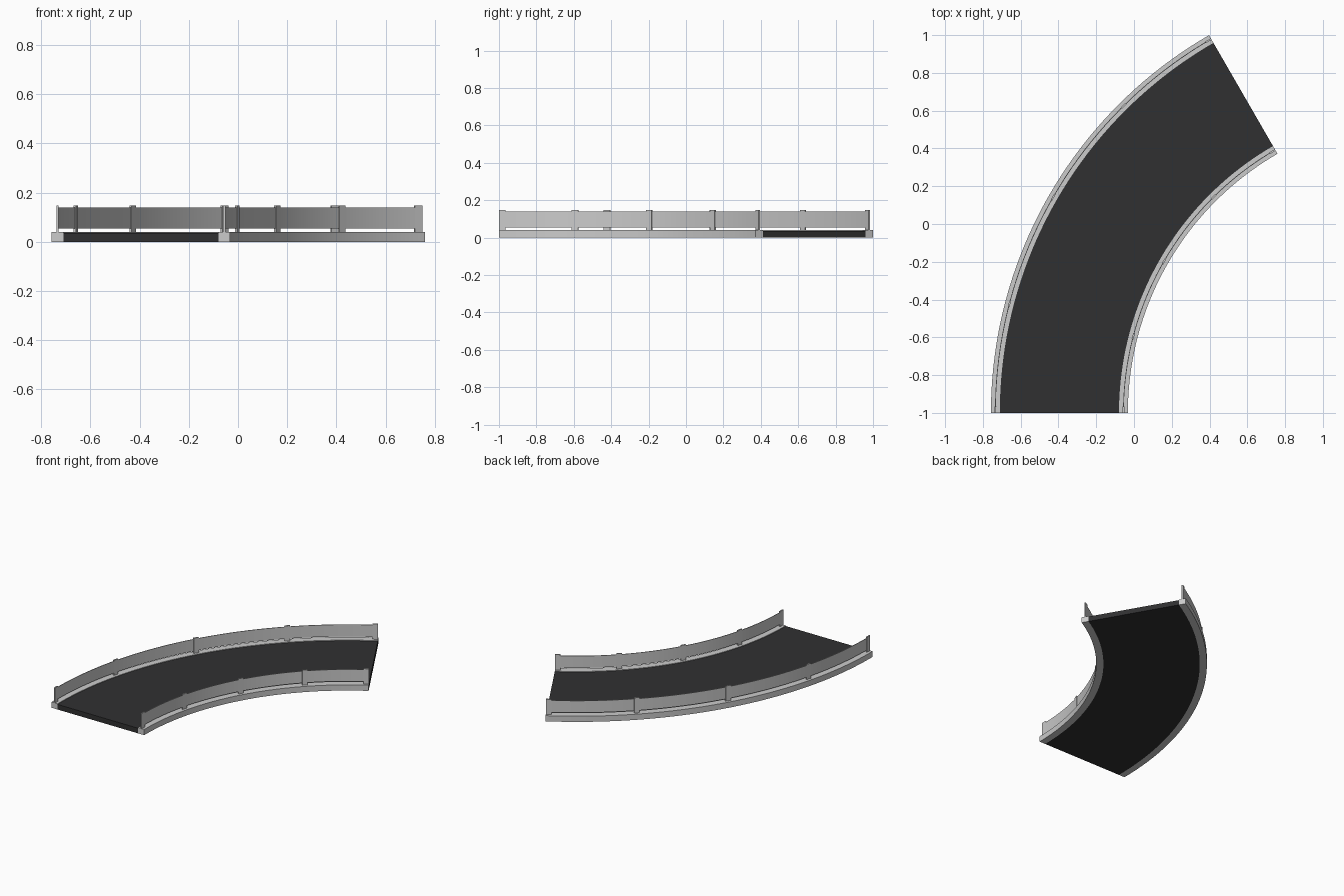
import bpy, bmesh
from math import radians, sin, cos

if "Cube" in bpy.data.objects:
    bpy.data.objects.remove(bpy.data.objects["Cube"])

# Bend: 60 degree arc around (CX, CY), starting at the front edge
CX, CY, SWEEP, SEG = 1.5515, -1.0, 60.0, 40
R_OUT, R_IN, KERB = 2.309, 1.584, 0.047


def polar(r, deg, z):
    a = radians(deg)
    return (CX - r * cos(a), CY + r * sin(a), z)


def arc_block(name, r0, r1, z0, z1, a0=0.0, a1=SWEEP, seg=SEG):
    """Sweep a rectangular section along the arc."""
    bm = bmesh.new()
    rings = []
    for i in range(seg + 1):
        a = a0 + (a1 - a0) * i / seg
        rings.append([bm.verts.new(polar(r, a, z))
                      for r, z in ((r0, z0), (r1, z0), (r1, z1), (r0, z1))])
    for p, q in zip(rings, rings[1:]):
        for k in range(4):
            n = (k + 1) % 4
            bm.faces.new((p[k], p[n], q[n], q[k]))
    bm.faces.new(rings[0])
    bm.faces.new(rings[-1])
    bmesh.ops.recalc_face_normals(bm, faces=bm.faces)
    me = bpy.data.meshes.new(name)
    bm.to_mesh(me)
    bm.free()
    ob = bpy.data.objects.new(name, me)
    bpy.context.collection.objects.link(ob)
    if seg > 1:
        bpy.ops.object.select_all(action='DESELECT')
        ob.select_set(True)
        bpy.context.view_layer.objects.active = ob
        bpy.ops.object.shade_smooth_by_angle(angle=radians(30))
    return ob


# Road surface
road = arc_block("road_surface", R_IN + KERB, R_OUT - KERB, 0.0, 0.036)
asphalt = bpy.data.materials.new("asphalt")
asphalt.diffuse_color = (0.03, 0.03, 0.031, 1)
asphalt.use_nodes = True
asphalt.node_tree.nodes["Principled BSDF"].inputs["Base Color"].default_value = asphalt.diffuse_color
road.data.materials.append(asphalt)

# Kerb, guard rail and posts on each side
POST_W, POST_T, RAIL_T = 0.035, 0.009, 0.004
for side, r0 in (("inner", R_IN), ("outer", R_OUT - KERB)):
    arc_block(side + "_kerb", r0, r0 + KERB, 0.0, 0.04)
    mid = r0 + KERB / 2
    arc_block(side + "_rail", mid - RAIL_T / 2, mid + RAIL_T / 2, 0.055, 0.139)
    half = POST_W / 2 / mid * 57.2958
    for i, a in enumerate((half, 14.65, 30, 45.35, SWEEP - half)):
        arc_block(f"{side}_post_{i + 1}", mid - POST_T / 2, mid + POST_T / 2,
                  0.04, 0.147, a - half, a + half, 1)
